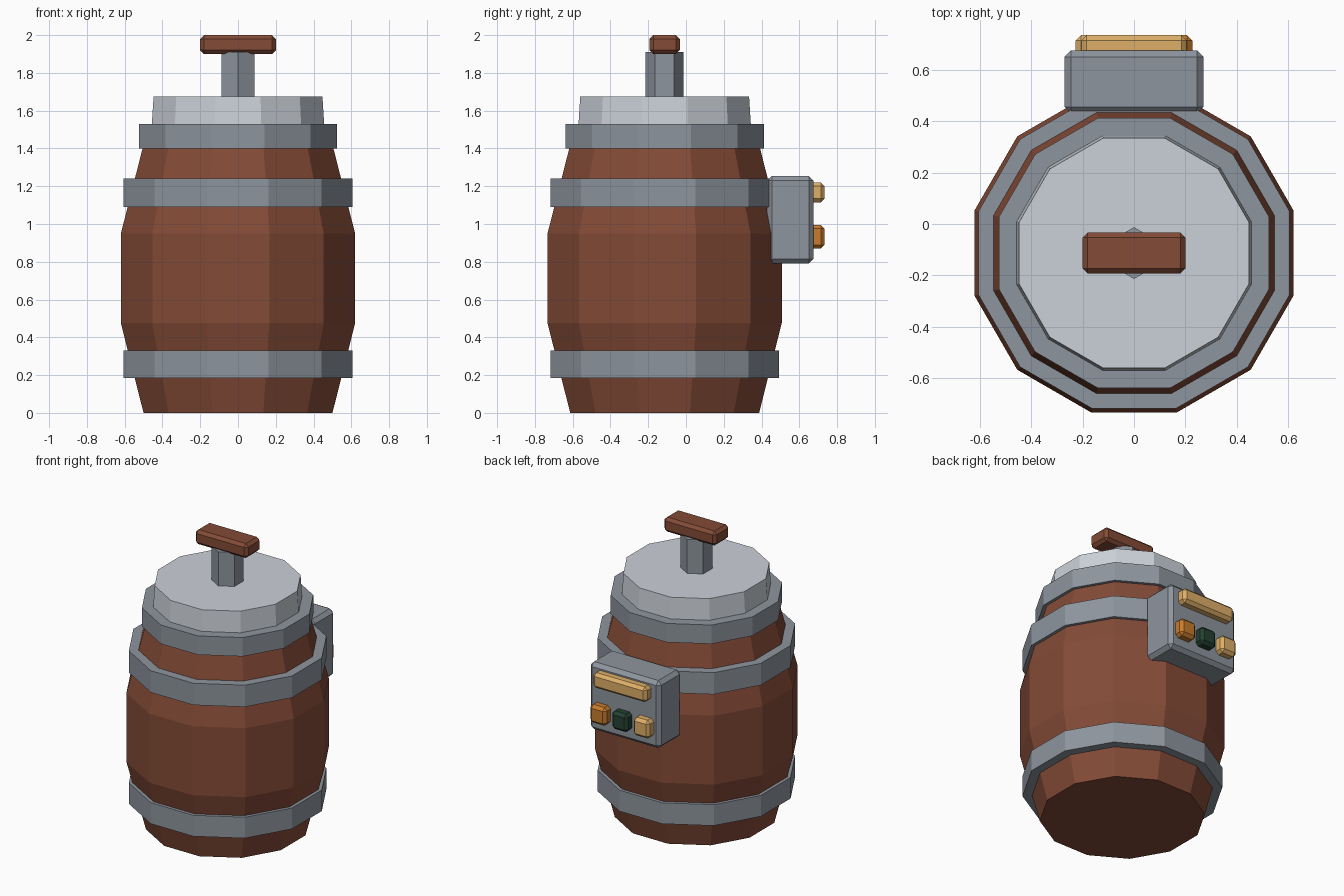
import bpy, bmesh, math

if "Cube" in bpy.data.objects:
    bpy.data.objects.remove(bpy.data.objects["Cube"])

CY = -0.113      # barrel axis in y


def material(name, rgb):
    m = bpy.data.materials.new(name)
    m.diffuse_color = (*rgb, 1)
    m.use_nodes = True
    m.node_tree.nodes["Principled BSDF"].inputs["Base Color"].default_value = m.diffuse_color
    return m


WOOD = material("wood", (0.23, 0.07, 0.038))
METAL = material("metal", (0.27, 0.30, 0.34))
LIGHT = material("light_metal", (0.60, 0.64, 0.69))
YELLOW = material("yellow", (0.73, 0.43, 0.14))
ORANGE = material("orange", (0.58, 0.20, 0.026))
GREEN = material("green", (0.017, 0.053, 0.032))


def finish(bm, name, mat):
    bmesh.ops.recalc_face_normals(bm, faces=bm.faces)
    me = bpy.data.meshes.new(name)
    bm.to_mesh(me)
    bm.free()
    me.materials.append(mat)
    ob = bpy.data.objects.new(name, me)
    bpy.context.collection.objects.link(ob)
    return ob


def turned(name, profile, mat, sides=12, phase=math.pi / 12):
    """Capped faceted solid from (apothem, z) pairs."""
    bm = bmesh.new()
    rings = []
    for apothem, z in profile:
        r = apothem / math.cos(math.pi / sides)
        angles = [phase + 2 * math.pi * i / sides for i in range(sides)]
        rings.append([bm.verts.new((r * math.cos(a), CY + r * math.sin(a), z)) for a in angles])
    for lo, hi in zip(rings, rings[1:]):
        for i in range(sides):
            j = (i + 1) % sides
            bm.faces.new((lo[i], lo[j], hi[j], hi[i]))
    bm.faces.new(rings[0])
    bm.faces.new(rings[-1])
    return finish(bm, name, mat)


def block(name, lo, hi, bevel, mat):
    """Chamfered box between two corners."""
    bm = bmesh.new()
    bmesh.ops.create_cube(bm, size=1)
    for v in bm.verts:
        v.co = [(a + b) / 2 + c * (b - a) for a, b, c in zip(lo, hi, v.co)]
    bmesh.ops.bevel(bm, geom=bm.edges[:], offset=bevel, segments=1, affect='EDGES')
    return finish(bm, name, mat)


# Wooden barrel and its metal bands
turned("barrel", [(0.5, 0), (0.62, 0.475), (0.62, 0.95), (0.5, 1.42)], WOOD)
for name, r, z0, z1 in (("lower_band", 0.605, 0.185, 0.33),
                        ("upper_band", 0.605, 1.09, 1.24),
                        ("collar", 0.525, 1.40, 1.53)):
    turned(name, [(r, z0), (r, z1)], METAL)

# Lid with plunger handle
turned("lid", [(0.458, 1.50), (0.447, 1.675)], LIGHT)
turned("handle_post", [(0.087, 1.65), (0.087, 1.91)], METAL, 6, math.pi / 6)
block("handle_grip", (-0.2, CY - 0.08, 1.9), (0.2, CY + 0.08, 2.0), 0.02, WOOD)

# Control box on the back
block("control_box", (-0.27, 0.43, 0.79), (0.27, 0.675, 1.255), 0.025, METAL)
block("display_bar", (-0.205, 0.63, 1.115), (0.205, 0.734, 1.22), 0.02, YELLOW)
for name, x, mat in (("orange_button", 0.165, ORANGE),
                     ("green_button", 0, GREEN),
                     ("yellow_button", -0.165, YELLOW)):
    block(name, (x - 0.062, 0.63, 0.87), (x + 0.062, 0.734, 0.995), 0.02, mat)
